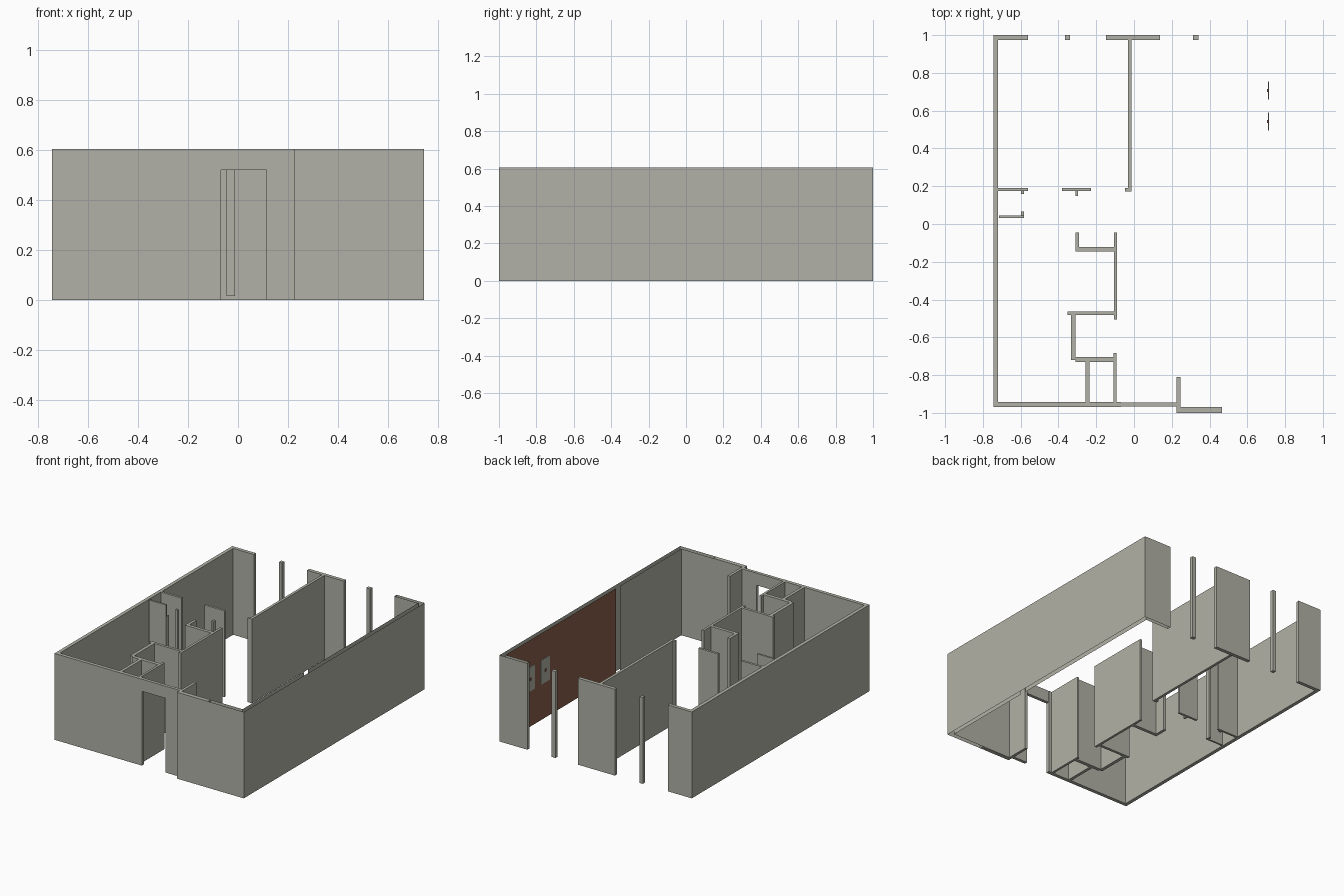
import bpy

if "Cube" in bpy.data.objects:
    bpy.data.objects.remove(bpy.data.objects["Cube"])

H = 0.605      # wall height
DOOR = 0.52    # door head height


def material(name, rgb):
    m = bpy.data.materials.new(name)
    m.diffuse_color = (*rgb, 1)
    m.use_nodes = True
    m.node_tree.nodes["Principled BSDF"].inputs["Base Color"].default_value = m.diffuse_color
    return m


GREY = material("wall_grey", (0.44, 0.44, 0.385))
BROWN = material("feature_brown", (0.26, 0.115, 0.07))


def mesh_object(name, verts, faces, mat):
    me = bpy.data.meshes.new(name)
    me.from_pydata(verts, [], faces)
    me.materials.append(mat)
    ob = bpy.data.objects.new(name, me)
    bpy.context.collection.objects.link(ob)
    return ob


def box(name, x0, x1, y0, y1, z0=0.0, z1=H, mat=GREY):
    v = [(x, y, z) for z in (z0, z1) for x, y in ((x0, y0), (x1, y0), (x1, y1), (x0, y1))]
    f = [(3, 2, 1, 0), (4, 5, 6, 7)] + [(i, (i + 1) % 4, (i + 1) % 4 + 4, i + 4) for i in range(4)]
    return mesh_object(name, v, f, mat)


def sheet(name, path, mat=GREY):
    """Upright sheet following a plan path, open at top and bottom."""
    n = len(path)
    v = [(x, y, z) for z in (0, H) for x, y in path]
    return mesh_object(name, v, [(i, i + 1, i + 1 + n, i + n) for i in range(n - 1)], mat)


# Outer walls, left / back / front
box("left_wall", -0.745, -0.72, -0.968, 1)
box("back_wall_left", -0.72, -0.56, 0.975, 1)
box("back_wall_middle", -0.148, 0.138, 0.975, 1)
box("back_post_left", -0.365, -0.34, 0.975, 1)
box("back_post_right", 0.312, 0.342, 0.975, 1)
box("front_wall_left", -0.72, -0.068, -0.968, -0.943)
box("front_lintel", -0.068, 0.115, -0.967, -0.945, DOOR, H)
box("front_wall_door_side", 0.115, 0.226, -0.967, -0.945)
box("entry_return", 0.226, 0.245, -0.97, -0.81)
box("front_wall_step", 0.226, 0.467, -1, -0.97)

# Hollow right wall: uncapped sheets with a gap in the inner skin
sheet("right_wall_outer", [(0.467, -1), (0.745, -1), (0.745, 1), (0.53, 1),
                           (0.53, 0.975), (0.715, 0.975), (0.715, -0.245)])
sheet("right_wall_inner", [(0.715, -0.29), (0.715, -0.97), (0.467, -0.97)])
sheet("feature_panel", [(0.7135, 0.975), (0.7135, -0.245)], BROWN)

# Wall plates with a small knob on the feature panel
for i, (a, b) in enumerate(((0.495, 0.59), (0.66, 0.755))):
    box(f"wall_plate_{i}", 0.709, 0.7135, a, b, 0.25, 0.42)
    m = (a + b) / 2
    box(f"wall_plate_knob_{i}", 0.705, 0.709, m - 0.008, m + 0.008, 0.325, 0.345, BROWN)

# Long partition
box("partition", -0.032, -0.013, 0.173, 0.975, 0.015)
box("partition_end", -0.047, -0.032, 0.173, 0.19, 0.015)

# Interior room walls: x0, x1, y0, y1
rooms = {
    "hall_wall": (-0.107, -0.09, -0.505, -0.045),
    "niche_back": (-0.31, -0.107, -0.145, -0.122),
    "niche_side": (-0.31, -0.29, -0.122, -0.045),
    "bath_wall_back": (-0.352, -0.107, -0.482, -0.463),
    "bath_wall_side": (-0.333, -0.31, -0.72, -0.482),
    "bath_wall_front": (-0.31, -0.108, -0.73, -0.705),
    "closet_wall_left": (-0.257, -0.236, -0.943, -0.73),
    "closet_wall_right": (-0.108, -0.092, -0.943, -0.683),
    "bedroom_wall_left": (-0.72, -0.56, 0.174, 0.19),
    "bedroom_wall_right": (-0.38, -0.228, 0.174, 0.19),
    "cupboard_wall": (-0.714, -0.582, 0.033, 0.046),
}
for name, r in rooms.items():
    box(name, *r)

# Lower door jambs
box("cupboard_jamb_back", -0.598, -0.582, 0.16, 0.174, 0, DOOR)
box("cupboard_jamb_front", -0.598, -0.582, 0.046, 0.067, 0, DOOR)
box("bedroom_jamb", -0.31, -0.296, 0.147, 0.174, 0, DOOR)
